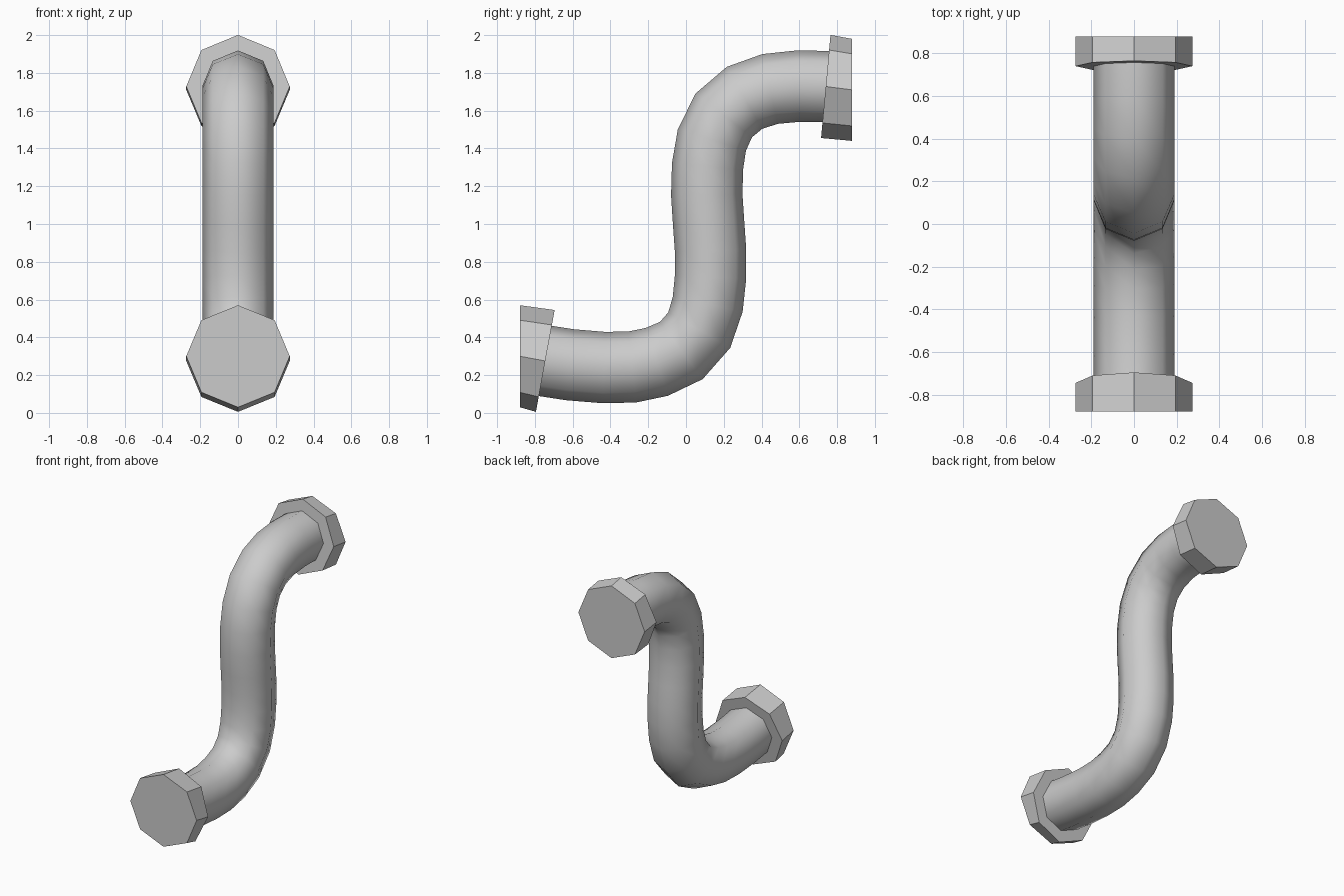
import bpy, bmesh
from math import sin, cos, pi
from mathutils import Vector

if "Cube" in bpy.data.objects:
    bpy.data.objects.remove(bpy.data.objects["Cube"])

SIDES = 8


def ring(bm, centre, direction, rx, rv):
    """Octagon around a (y, z) centre, square to a (y, z) direction."""
    d = Vector(direction).normalized()
    up = Vector((0, -d.y, d.x))
    c = Vector((0, *centre))
    return [bm.verts.new(c + Vector((rx * cos(a), 0, 0)) + up * rv * sin(a))
            for a in (2 * pi * i / SIDES for i in range(SIDES))]


def loft(name, sections, smooth, cap_end=False):
    bm = bmesh.new()
    rings = [ring(bm, *s) for s in sections]
    for a, b in zip(rings, rings[1:]):
        for i in range(SIDES):
            j = (i + 1) % SIDES
            bm.faces.new((a[i], a[j], b[j], b[i]))
    if cap_end:
        bm.faces.new(rings[-1])
    bmesh.ops.recalc_face_normals(bm, faces=bm.faces)
    for f in bm.faces:
        f.smooth = smooth
    mesh = bpy.data.meshes.new(name)
    bm.to_mesh(mesh)
    bm.free()
    obj = bpy.data.objects.new(name, mesh)
    bpy.context.collection.objects.link(obj)
    return obj


# Centre line of the S-bend as (y, z)
path = [(-0.745, 0.275), (-0.615, 0.255), (-0.435, 0.24), (-0.285, 0.243),
        (-0.155, 0.27), (-0.025, 0.33), (0.07, 0.438), (0.115, 0.575),
        (0.13, 0.72), (0.13, 0.86), (0.12, 1.0), (0.11, 1.155),
        (0.114, 1.305), (0.137, 1.445), (0.2, 1.575), (0.31, 1.668),
        (0.445, 1.715), (0.595, 1.73), (0.74, 1.728)]
start_dir, end_dir = (0.98, -0.18), (0.995, -0.091)
R, FLANGE_R = 0.189, 0.274

# Pipe
dirs = [Vector(b) - Vector(a) for a, b in zip(path, path[1:])]
tangents = [start_dir] + [a.normalized() + b.normalized()
                          for a, b in zip(dirs, dirs[1:])] + [end_dir]
loft("pipe", [(c, t, R, R) for c, t in zip(path, tangents)], True)

# End flanges: slanted collar face towards the pipe, upright outer face
for name, centre, d, outer in (
        ("lower_flange", path[0], start_dir, (-0.88, 0.30)),
        ("upper_flange", path[-1], end_dir, (0.88, 1.71))):
    loft(name, [(centre, d, R, R),
                (centre, d, FLANGE_R, FLANGE_R),
                (outer, (1, 0), FLANGE_R, 0.27)], False, cap_end=True)
